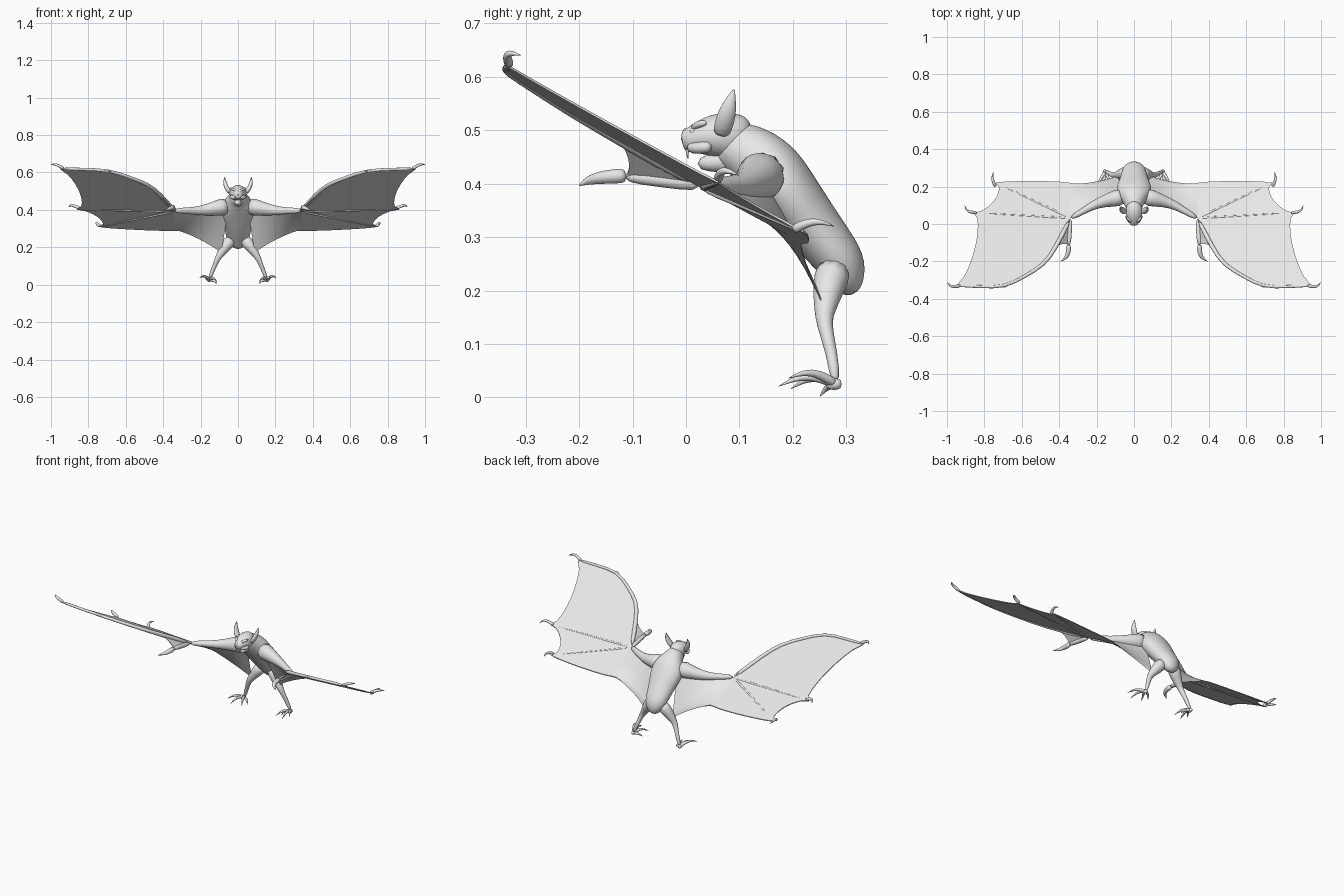
import bpy, bmesh, math
from mathutils import Vector

cube = bpy.data.objects.get("Cube")
if cube:
    bpy.data.objects.remove(cube, do_unlink=True)

grey = (0.8, 0.8, 0.8, 1)
skin = bpy.data.materials.new("plain_grey")
skin.use_nodes = True
skin.diffuse_color = grey
skin.node_tree.nodes["Principled BSDF"].inputs["Base Color"].default_value = grey

SIDEWAYS, FORWARD, UP = Vector((1, 0, 0)), Vector((0, 1, 0)), Vector((0, 0, 1))


def finish(name, bm, mirror=True, levels=1):
    bmesh.ops.recalc_face_normals(bm, faces=bm.faces)
    mesh = bpy.data.meshes.new(name)
    bm.to_mesh(mesh)
    bm.free()
    mesh.materials.append(skin)
    obj = bpy.data.objects.new(name, mesh)
    bpy.context.collection.objects.link(obj)
    bpy.ops.object.select_all(action='DESELECT')
    obj.select_set(True)
    bpy.context.view_layer.objects.active = obj
    if levels:
        bpy.ops.object.shade_smooth()
    else:
        bpy.ops.object.shade_smooth_by_angle(angle=math.radians(50))
    if mirror:
        obj.modifiers.new("mirror", 'MIRROR').use_mirror_merge = False
    if levels:
        subdivision = obj.modifiers.new("smooth", 'SUBSURF')
        subdivision.levels = subdivision.render_levels = levels


def loft(name, centres, sizes, ref=UP, mirror=True, sides=10, levels=1):
    """Skin elliptical rings along a path; ref is the direction of each width."""
    bm = bmesh.new()
    loops = []
    last = len(centres) - 1
    for i, (centre, (width, depth)) in enumerate(zip(centres, sizes)):
        along = (centres[min(i + 1, last)] - centres[max(i - 1, 0)]).normalized()
        across = (ref - along * ref.dot(along)).normalized()
        other = along.cross(across)
        angles = [k * math.tau / sides for k in range(sides)]
        loops.append([bm.verts.new(centre + across * width * math.cos(a) + other * depth * math.sin(a))
                      for a in angles])
    for p, q in zip(loops, loops[1:]):
        for k in range(sides):
            bm.faces.new((p[k - 1], p[k], q[k], q[k - 1]))
    bm.faces.new(loops[0])
    bm.faces.new(loops[-1])
    finish(name, bm, mirror, levels)


def limb(name, points, thick, thin, ref=UP, mirror=True):
    """Round limb whose radius falls off quickly from thick to thin."""
    last = len(points) - 1
    radii = [thin + (thick - thin) * (1 - i / last) ** 2 for i in range(last + 1)]
    loft(name, [Vector(p) for p in points], [(r, r) for r in radii], ref, mirror)


def hook(name, base, tip, bow, radius, ref=UP):
    """Curved claw bowing away from the straight line between base and tip."""
    steps = [i / 6 for i in range(7)]
    centres = [base.lerp(tip, t) + Vector(bow) * math.sin(math.pi * t) for t in steps]
    loft(name, centres, [(radius * (1.05 - t ** 2),) * 2 for t in steps], ref)


def scallop(a, b, toward, depth, steps=10):
    """Hollow edge from a to b, sagging toward a point."""
    pull = (toward - a.lerp(b, 0.5)).normalized() * depth
    return [a.lerp(b, i / steps) + pull * math.sqrt(abs(math.sin(math.pi * i / steps)))
            for i in range(steps + 1)]


def sheet(name, rows):
    """Thin membrane from rows of points; a single row makes one flat panel."""
    bm = bmesh.new()
    grid = [[bm.verts.new(p) for p in row] for row in rows]
    if len(grid) == 1:
        bm.faces.new(grid[0])
    for p, q in zip(grid, grid[1:]):
        for k in range(1, len(p)):
            bm.faces.new((p[k - 1], p[k], q[k], q[k - 1]))
    shell = bmesh.ops.extrude_face_region(bm, geom=bm.faces[:], use_keep_orig=True)["geom"]
    bmesh.ops.translate(bm, vec=UP * -0.005, verts=[v for v in shell if isinstance(v, bmesh.types.BMVert)])
    finish(name, bm, levels=0)


def on_wing(x, y):
    return Vector((x, y, 0.395 - 0.54 * y + 0.05 * x))


# Landmarks of the left side
shoulder, elbow = Vector((.05, .15, .42)), Vector((.2, .11, .395))
wrist, knuckle, bend, corner = on_wing(.34, .03), on_wing(.42, -.13), on_wing(.48, -.22), on_wing(.69, -.34)
front_tip, middle_tip, rear_tip = on_wing(.95, -.33), on_wing(.86, .06), on_wing(.74, .22)
inner_end, thumb_joint = on_wing(.34, .22), Vector((.35, -.12, .415))
hip, thigh = Vector((.03, .28, .25)), Vector((.07, .265, .2))
knee, ankle = Vector((.11, .257, .14)), Vector((.155, .28, .025))

# Torso and head: each ring is y, z, width, depth
torso = [(.06, .48, .04, .04), (.11, .465, .05, .055), (.155, .43, .09, .065), (.19, .385, .1, .06),
         (.23, .33, .08, .055), (.27, .28, .07, .05), (.3, .24, .06, .045), (.31, .19, .025, .02)]
head = [(.12, .48, .03, .04), (.085, .49, .047, .047), (.05, .49, .047, .042), (.02, .485, .034, .03),
        (.003, .48, .024, .022), (-.008, .478, .017, .018)]
for name, rings in (("torso", torso), ("head", head)):
    loft(name, [Vector((0, y, z)) for y, z, *size in rings], [ring[2:] for ring in rings],
         SIDEWAYS, mirror=False, sides=14, levels=2)
limb("jaw", [(0, .1, .445), (0, .06, .44), (0, .02, .437)], .034, .014, SIDEWAYS, mirror=False)
limb("nose_leaf", [(0, 0, .48), (0, -.003, .49), (0, -.002, .505)], .013, .003, SIDEWAYS, mirror=False)
limb("brow", [(.042, .04, .515), (.025, .017, .51), (.006, .014, .5)], .007, .007)
limb("cheek", [(.04, .05, .47), (.028, .02, .466), (.012, .004, .468)], .013, .011)
limb("fang", [(.012, .003, .466), (.012, .002, .456), (.012, .004, .446)], .005, .001, SIDEWAYS)
bm = bmesh.new()
bmesh.ops.create_uvsphere(bm, u_segments=12, v_segments=8, radius=.007)
bmesh.ops.translate(bm, vec=(.02, .014, .497), verts=bm.verts)
finish("eye", bm)

# Leaf-shaped ears leaning outward
ear_base, ear_tip = Vector((.043, .065, .49)), Vector((.071, .09, .578))
spread = [i / 6 for i in range(7)]
leaf = [math.sin(math.pi * (.3 + .68 * t)) for t in spread]
loft("ear", [ear_base.lerp(ear_tip, t) + SIDEWAYS * .01 * math.sin(math.pi * t) for t in spread],
     [(.019 * w, .013 * w) for w in leaf], FORWARD)

# Arms and thumbs
limb("arm", [shoulder, shoulder.lerp(elbow, .5), elbow, elbow.lerp(wrist, .5), wrist], .06, .015)
limb("thumb", [wrist, wrist.lerp(thumb_joint, .5), thumb_joint], .013, .013)
hook("thumb_claw", thumb_joint + FORWARD * .01, Vector((.395, -.2, .396)), (-.015, -.015, .004), .014)

# Wing membranes
lead = scallop(shoulder, wrist, elbow, .015)
trail = scallop(knee.lerp(thigh, .5), inner_end, elbow, .025)
sheet("inner_wing", [[a.lerp(b, i / 8) for a, b in zip(lead, trail)] for i in range(9)])
outline = [wrist, knuckle, bend, corner]
outline += scallop(front_tip, middle_tip, wrist, .06)[:-1]
outline += scallop(middle_tip, rear_tip, wrist, .055)[:-1]
outline += scallop(rear_tip, inner_end, wrist, -.015)
sheet("outer_wing", [outline])
web_edge = scallop(thumb_joint, knuckle, wrist, .02)
sheet("thumb_web", [[wrist.lerp(p, t) for t in (.1, .4, .7, 1)] for p in web_edge])

# Finger bones along the membrane
limb("leading_finger", [wrist, knuckle, bend, bend.lerp(corner, .5), corner,
                        corner.lerp(front_tip, .5), front_tip], .014, .008)
for name, tip in (("middle_finger", middle_tip), ("rear_finger", rear_tip)):
    limb(name, [wrist.lerp(tip, t) - UP * .004 for t in (0, .3, .6, 1)], .008, .005)

# Hooked claws at the finger tips
hook("leading_claw", front_tip - SIDEWAYS * .02, Vector((1, -.308, .64)), (.01, -.014, .012), .009)
hook("middle_claw", middle_tip - SIDEWAYS * .02, Vector((.905, .1, .415)), (.015, -.01, .014), .009)
hook("rear_claw", rear_tip - FORWARD * .02, Vector((.752, .278, .32)), (.01, 0, .012), .009, SIDEWAYS)

# Legs and feet
limb("leg", [hip, thigh, thigh.lerp(knee, .6), knee, knee.lerp(ankle, .5) + FORWARD * .005, ankle],
     .042, .01, SIDEWAYS)
loft("heel", [ankle + FORWARD * step for step in (.012, 0, -.02)], [(.008, .008), (.013, .012), (.01, .008)])
for name, tip in (("outer_toe", (.207, .19, .035)), ("middle_toe", (.172, .172, .02)),
                  ("inner_toe", (.112, .195, .015))):
    hook(name, ankle, Vector(tip), (0, 0, .016), .009)
hook("heel_claw", ankle, Vector((.115, .25, .001)), (-.01, 0, .006), .008, FORWARD)
